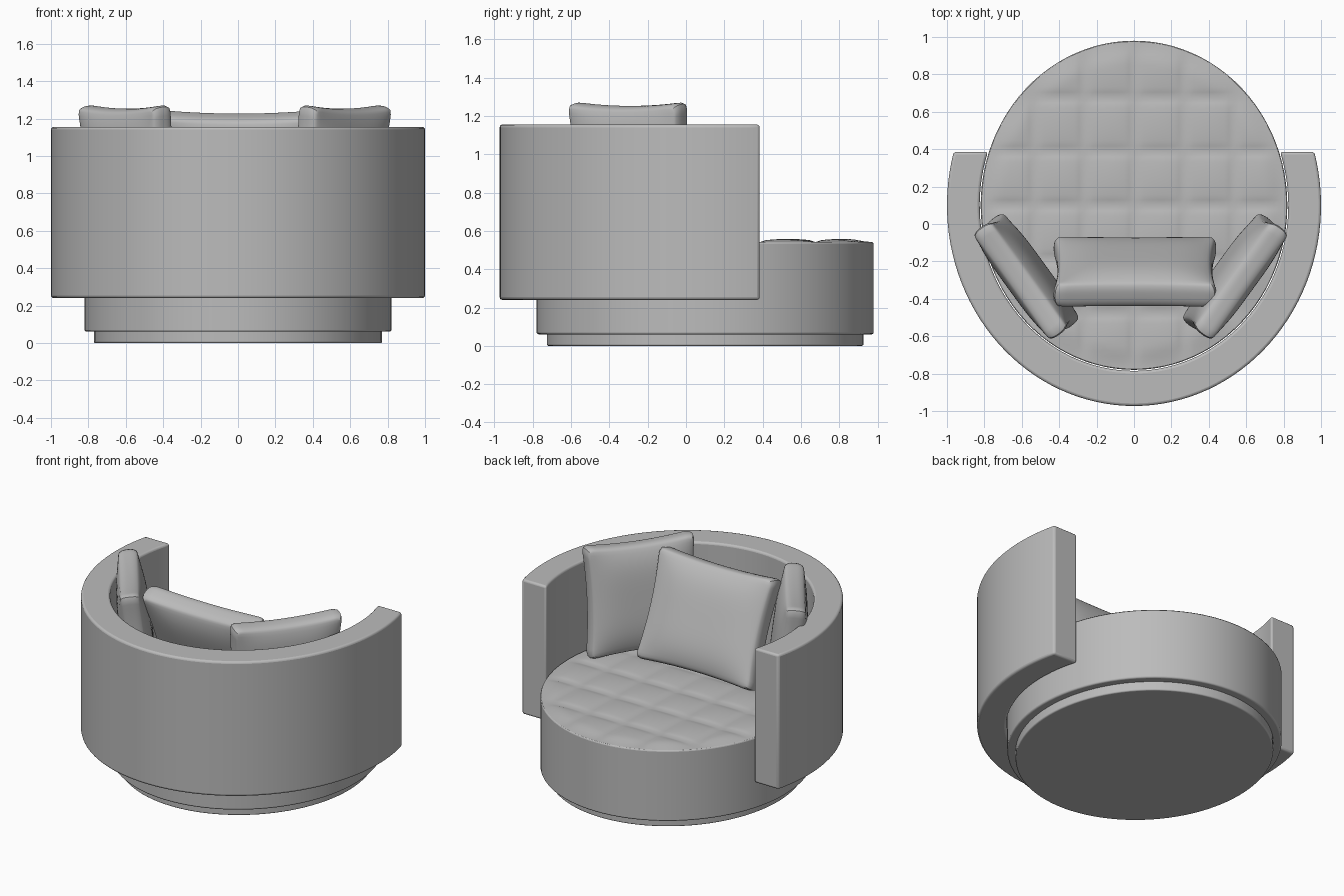
import bpy, bmesh, math
from mathutils import Matrix, Vector

if "Cube" in bpy.data.objects:
    bpy.data.objects.remove(bpy.data.objects["Cube"])

fabric = bpy.data.materials.new("grey_fabric")
fabric.use_nodes = True
GREY = (0.5, 0.5, 0.5, 1)
fabric.diffuse_color = GREY
fabric.node_tree.nodes["Principled BSDF"].inputs["Base Color"].default_value = GREY

CY = 0.1        # centre of all ellipses on y
RATIO = 1.073   # depth to width of all ellipses


def finish(name, bm, angle=35, bevel=0):
    bmesh.ops.recalc_face_normals(bm, faces=bm.faces)
    mesh = bpy.data.meshes.new(name)
    bm.to_mesh(mesh)
    bm.free()
    mesh.materials.append(fabric)
    ob = bpy.data.objects.new(name, mesh)
    bpy.context.collection.objects.link(ob)
    if bevel:
        mod = ob.modifiers.new("soft_edges", "BEVEL")
        mod.width, mod.segments = bevel, 3
        mod.limit_method, mod.angle_limit = "ANGLE", math.radians(50)
    bpy.ops.object.select_all(action="DESELECT")
    ob.select_set(True)
    bpy.context.view_layer.objects.active = ob
    bpy.ops.object.shade_smooth_by_angle(angle=math.radians(angle))
    return ob


def oval(r, t, z):
    return Vector((r * math.cos(t), CY + r * RATIO * math.sin(t), z))


def prism(name, outline, height, bevel):
    bm = bmesh.new()
    face = bm.faces.new([bm.verts.new(p) for p in outline])
    top = bmesh.ops.extrude_face_region(bm, geom=[face])["geom"]
    bmesh.ops.translate(bm, vec=(0, 0, height),
                        verts=[v for v in top if isinstance(v, bmesh.types.BMVert)])
    return finish(name, bm, bevel=bevel)


def oval_drum(name, r, z0, z1, bevel):
    ring = [oval(r, math.tau * i / 96, z0) for i in range(96)]
    return prism(name, ring, z1 - z0, bevel)


# Plinth and seat body
oval_drum("plinth", 0.77, 0, 0.07, 0.008)
oval_drum("seat_base", 0.82, 0.06, 0.542, 0.01)


# Wraparound back, open towards +y with straight cut ends
def arc(r, n=72):
    a = math.asin((0.385 - CY) / (r * RATIO))
    start, sweep = math.pi - a, math.pi + 2 * a
    return [oval(r, start + sweep * i / n, 0.24) for i in range(n + 1)]


prism("wraparound_back", arc(1.0) + arc(0.825)[::-1], 0.915, 0.014)

# Tufted seat top: puffed squares trimmed to the oval
PX, PY, N = 0.267, 0.288, 10
bm = bmesh.new()
bmesh.ops.create_grid(bm, x_segments=8 * N, y_segments=8 * N, size=1,
                      matrix=Matrix.Translation((0, CY, 0.542)) @ Matrix.Diagonal((4 * PX, 4 * PY, 1, 1)))
for i in range(64):
    t = math.tau * (i + 0.5) / 64
    normal = Vector((math.cos(t) * RATIO, math.sin(t), 0))
    bmesh.ops.bisect_plane(bm, geom=bm.verts[:] + bm.edges[:] + bm.faces[:],
                           plane_co=oval(0.815, t, 0.542), plane_no=normal, clear_outer=True)
for v in bm.verts:
    x, y = v.co.x, v.co.y - CY
    puff = abs(math.sin(math.pi * x / PX) * math.sin(math.pi * y / PY)) ** 0.45
    rim = max(0, 1 - math.hypot(x, y / RATIO) / 0.815)
    v.co.z += 0.016 * puff * min(1, rim * 9)
finish("tufted_seat_top", bm, angle=60)


# Cushions: bulged square pads with slightly drawn-in sides
def cushion(name, size, spot, turn, lean):
    w, d, h = size
    bm = bmesh.new()
    bmesh.ops.create_cube(bm, size=2)
    bmesh.ops.subdivide_edges(bm, edges=bm.edges[:], cuts=11, use_grid_fill=True)
    for v in bm.verts:
        u, s, k = v.co
        crown = (1 - u ** 4) * (1 - k ** 4)
        edge = 1 - 0.05 * abs(s) ** 3
        v.co = (u * w / 2 * edge * (1 - 0.06 * (1 - k * k)),
                s * d / 2 * (0.62 + 0.38 * crown),
                k * h / 2 * edge * (1 - 0.06 * (1 - u * u)))
    bm.transform(Matrix.Translation(spot) @ Matrix.Rotation(math.radians(turn), 4, "Z")
                 @ Matrix.Rotation(math.radians(lean), 4, "X"))
    ob = finish(name, bm, angle=80)
    mod = ob.modifiers.new("rounding", "SUBSURF")
    mod.levels = mod.render_levels = 1


cushion("middle_cushion", (0.88, 0.22, 0.72), (0.005, -0.255, 0.9), 0, 22)
for name, x, side in (("left_cushion", 0.54, 1), ("right_cushion", -0.575, -1)):
    cushion(name, (0.72, 0.2, 0.73), (x, -0.28, 0.91), side * 54, 7)
